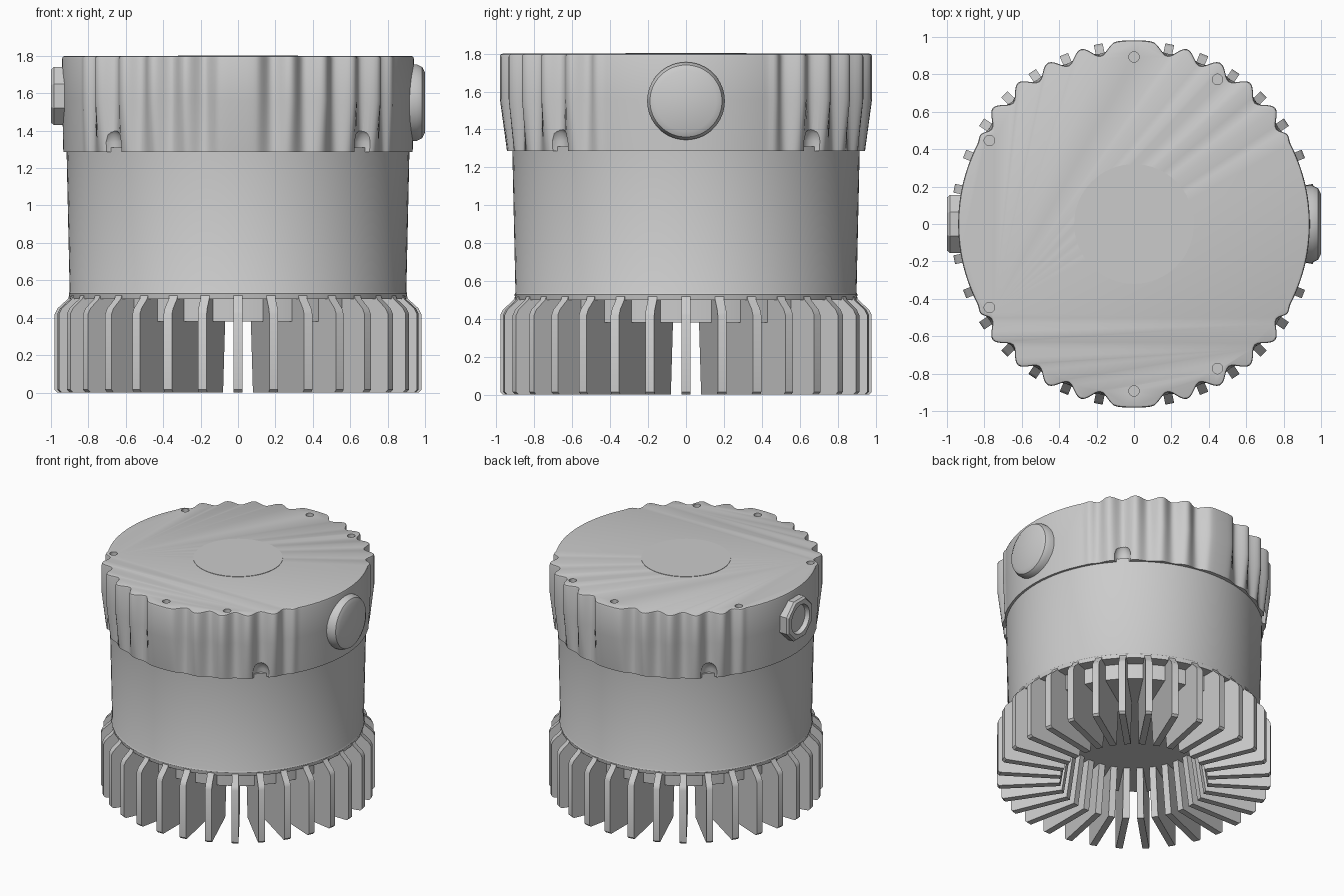
import bpy, bmesh, math
from mathutils import Matrix, Vector

if "Cube" in bpy.data.objects:
    bpy.data.objects.remove(bpy.data.objects["Cube"])

STEP = math.radians(11.25)


def finish(name, bm, angle=30):
    bmesh.ops.recalc_face_normals(bm, faces=bm.faces)
    me = bpy.data.meshes.new(name)
    bm.to_mesh(me)
    bm.free()
    ob = bpy.data.objects.new(name, me)
    bpy.context.collection.objects.link(ob)
    shade(ob, angle)
    return ob


def shade(ob, angle=30):
    bpy.ops.object.select_all(action='DESELECT')
    ob.select_set(True)
    bpy.context.view_layer.objects.active = ob
    bpy.ops.object.shade_smooth_by_angle(angle=math.radians(angle))


def loft(bm, rings):
    """Skin a stack of equal rings and close both ends."""
    vs = [[bm.verts.new(p) for p in r] for r in rings]
    n = len(vs[0])
    for a, b in zip(vs, vs[1:]):
        for i in range(n):
            bm.faces.new((a[i], a[(i + 1) % n], b[(i + 1) % n], b[i]))
    bm.faces.new(vs[0][::-1])
    bm.faces.new(vs[-1])


def turned(bm, profile, n, matrix=Matrix(), phase=0.0):
    """Solid of revolution from (radius, height) pairs."""
    rings = []
    for r, z in profile:
        rings.append([matrix @ Vector((r * math.cos(phase + 2 * math.pi * i / n),
                                       r * math.sin(phase + 2 * math.pi * i / n), z))
                      for i in range(n)])
    loft(bm, rings)


def smoothstep(a, b, x):
    t = max(0, min(1, (x - a) / (b - a)))
    return t * t * (3 - 2 * t)


def cap_radius(t):
    """Scalloped outline, plain on both sides, filled in at front and back."""
    r = 0.947 - 0.03 * math.cos(t * 32)
    front = 1 - smoothstep(0.07, 0.13, abs(math.cos(t)))
    r += (0.982 - r) * front
    side = smoothstep(0.84, 0.89, abs(math.cos(t)))
    return r + (0.94 - r) * side


# Main drum
bm = bmesh.new()
turned(bm, [(0.81, 0.38), (0.81, 0.50), (0.90, 0.50), (0.905, 0.53),
            (0.90, 0.54), (0.917, 1.31)], 96)
finish("drum_body", bm)

# Cooling fins
bm = bmesh.new()
fin = [(0.53, 0), (0.965, 0), (0.98, 0.015), (0.98, 0.42), (0.965, 0.45),
       (0.91, 0.50), (0.89, 0.55), (0.86, 0.52), (0.47, 0.40)]
for k in range(32):
    rot = Matrix.Rotation(k * STEP, 4, 'Z')
    loft(bm, [[rot @ Vector((r, s, z)) for r, z in fin] for s in (-0.024, 0.024)])
finish("cooling_fins", bm)

# Scalloped cap
bm = bmesh.new()
N = 384
rings = []
for z, blend, inset in ((1.285, 1, 0), (1.56, 0, 0), (1.785, 0, 0),
                        (1.796, 0, 0.004), (1.80, 0, 0.014)):
    ring = []
    for i in range(N):
        t = 2 * math.pi * i / N
        r = cap_radius(t)
        r += blend * (0.932 - r) * 0.75 - inset
        ring.append((r * math.cos(t), r * math.sin(t), z))
    rings.append(ring)
loft(bm, rings)
cap = finish("scalloped_cap", bm)

# Screw holes in the top and relief notches in the lower rim
bm = bmesh.new()
for deg in (90, 270, 60, -60, 150, 210):
    a = math.radians(deg)
    turned(bm, [(0.028, 1.70), (0.028, 1.85)], 20,
           Matrix.Translation((0.893 * math.cos(a), 0.893 * math.sin(a), 0)))
for sx in (-1, 1):
    for sy in (-1, 1):
        turned(bm, [(0.06, 1.2), (0.06, 1.34), (0.048, 1.38), (0.02, 1.41)], 24,
               Matrix.Translation((0.675 * sx, 0.675 * sy, 0)))
cutter = finish("cap_cutter", bm)
cutter.hide_render = True
mod = cap.modifiers.new("holes", 'BOOLEAN')
mod.operation = 'DIFFERENCE'
mod.object = cutter
mod.solver = 'EXACT'
bpy.context.view_layer.objects.active = cap
bpy.ops.object.modifier_apply(modifier="holes")
bpy.data.objects.remove(cutter)
shade(cap)

# Thin centre disc on the lid
bm = bmesh.new()
turned(bm, [(0.32, 1.79), (0.32, 1.803)], 64)
finish("lid_disc", bm)

# Round boss on the right side
bm = bmesh.new()
turned(bm, [(0.205, 0.88), (0.205, 0.955), (0.19, 0.985), (0.16, 1.0)], 64,
       Matrix.Translation((0, 0, 1.55)) @ Matrix.Rotation(math.pi / 2, 4, 'Y'))
finish("side_boss", bm)

# Eight-sided plug on the left side, with a round recess
bm = bmesh.new()
place = Matrix.Translation((0, 0, 1.585)) @ Matrix.Rotation(-math.pi / 2, 4, 'Y')
n = 48
plug = []
for size, h, is_round in ((0.155, 0.9, 0), (0.155, 0.985, 0), (0.142, 1.0, 0),
                          (0.112, 1.0, 1), (0.105, 0.965, 1)):
    ring = []
    for i in range(n):
        t = 2 * math.pi * i / n + math.pi / 8
        local = (t + math.pi / 8) % (math.pi / 4) - math.pi / 8
        r = size if is_round else size / math.cos(local)
        ring.append(place @ Vector((r * math.cos(t), r * math.sin(t), h)))
    plug.append(ring)
loft(bm, plug)
finish("side_plug", bm)
